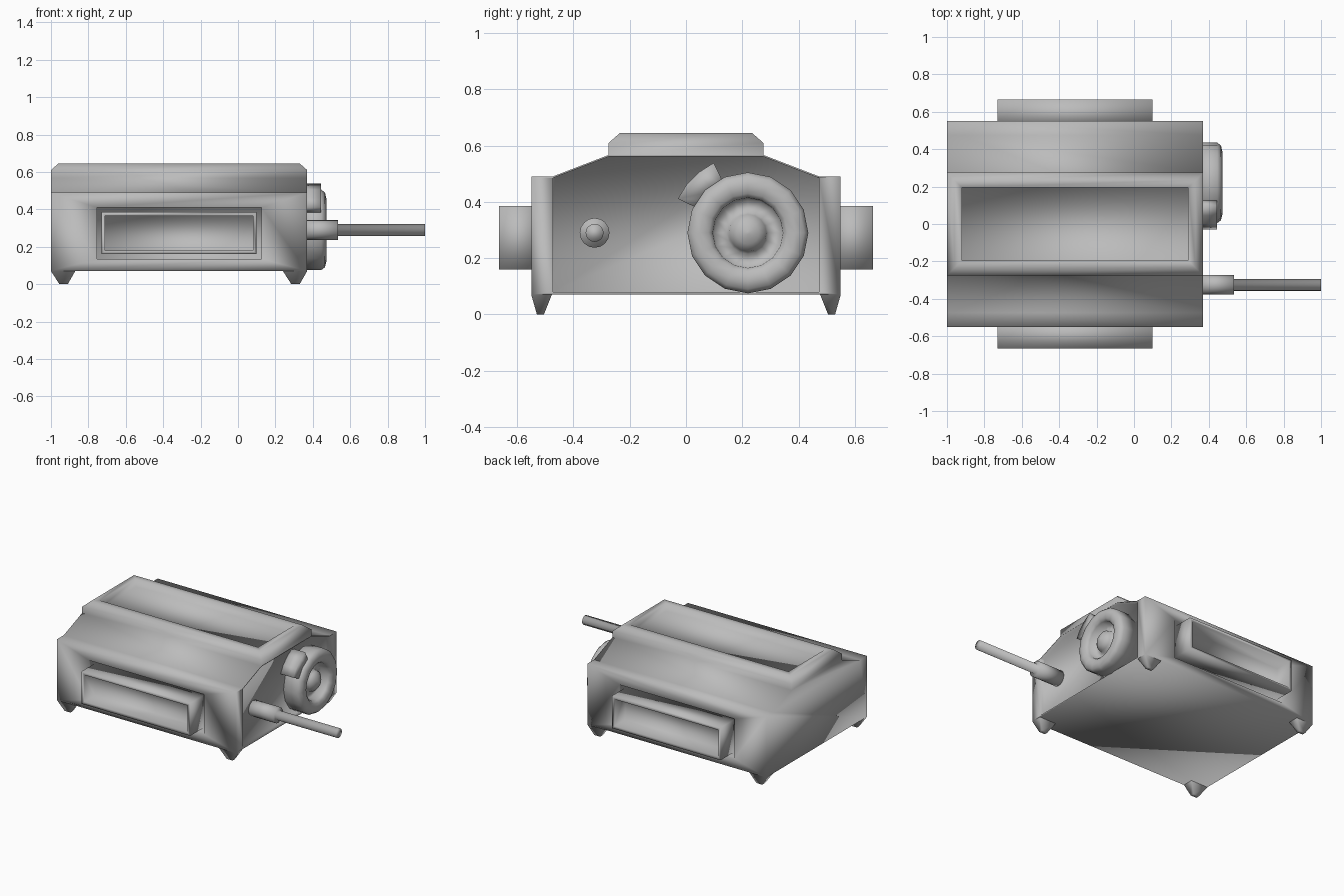
import bpy, bmesh
from math import sin, cos, pi, radians

cube = bpy.data.objects.get("Cube")
if cube:
    bpy.data.objects.remove(cube, do_unlink=True)

grey = bpy.data.materials.new("plain_grey")
grey.use_nodes = True
grey.diffuse_color = (0.5, 0.5, 0.5, 1)
grey.node_tree.nodes["Principled BSDF"].inputs["Base Color"].default_value = (0.5, 0.5, 0.5, 1)


def skin(bm, rings, start=True, end=True):
    """Join equal-length point rings with quads, optionally closing the ends."""
    loops = [[bm.verts.new(p) for p in ring] for ring in rings]
    n = len(loops[0])
    for a, b in zip(loops, loops[1:]):
        for i in range(n):
            j = (i + 1) % n
            bm.faces.new((a[i], a[j], b[j], b[i]))
    if start:
        bm.faces.new(loops[0])
    if end:
        bm.faces.new(loops[-1])


def finish(name, bm):
    bmesh.ops.recalc_face_normals(bm, faces=bm.faces)
    mesh = bpy.data.meshes.new(name)
    bm.to_mesh(mesh)
    bm.free()
    mesh.materials.append(grey)
    ob = bpy.data.objects.new(name, mesh)
    bpy.context.collection.objects.link(ob)
    bpy.ops.object.select_all(action='DESELECT')
    ob.select_set(True)
    bpy.context.view_layer.objects.active = ob
    bpy.ops.object.shade_smooth_by_angle(angle=radians(95))


def loft(name, rings):
    bm = bmesh.new()
    skin(bm, rings)
    finish(name, bm)


def at_x(profile, x):
    return [(x, y, z) for y, z in profile]


def mirrored(half):
    return half + [(-y, z) for y, z in reversed(half)]


def rect_z(x0, x1, y0, y1, z):
    return [(x0, y0, z), (x1, y0, z), (x1, y1, z), (x0, y1, z)]


def rect_y(grow, y):
    """Vent rectangle on a side, grown or shrunk by a margin."""
    x0, x1, z0, z1 = -0.73 - grow, 0.10 + grow, 0.16 - grow, 0.385 + grow
    return [(x0, y, z0), (x1, y, z0), (x1, y, z1), (x0, y, z1)]


def lathe_x(name, profile, y, z, sides=16):
    loft(name, [[(x, y + r * cos(2 * pi * i / sides), z + r * sin(2 * pi * i / sides))
                 for i in range(sides)] for x, r in profile])


# Housing: sloped roof, flat underside, plain end, recessed end
outline = mirrored([(0.55, 0.07), (0.55, 0.49), (0.475, 0.49), (0.275, 0.567)])
rim = mirrored([(0.473, 0.08), (0.473, 0.484), (0.465, 0.488), (0.272, 0.562)])
bm = bmesh.new()
far, near = at_x(outline, -1.0), at_x(outline, 0.37)
for i in (1, 2, 4, 5, 7):
    j = (i + 1) % 8
    bm.faces.new([bm.verts.new(p) for p in (far[i], far[j], near[j], near[i])])
bm.faces.new([bm.verts.new(p) for p in far])
skin(bm, [near, at_x(rim, 0.37), at_x(rim, 0.345)], start=False)

# Side walls with a shallow pocket around each vent
for side in (-1, 1):
    wall = [(x, side * 0.55, z) for x, z in ((-1.0, 0.07), (0.37, 0.07), (0.37, 0.49), (-1.0, 0.49))]
    skin(bm, [wall, rect_y(0.025, side * 0.55), rect_y(0.025, side * 0.525)], start=False)

# Raised top with a sunken tray, joined to the roof
skin(bm, [
    rect_z(-1.0, 0.37, -0.275, 0.275, 0.567),
    rect_z(-1.0, 0.37, -0.275, 0.275, 0.61),
    rect_z(-0.96, 0.33, -0.235, 0.235, 0.645),
    rect_z(-0.92, 0.29, -0.195, 0.195, 0.645),
    rect_z(-0.92, 0.29, -0.195, 0.195, 0.59)], start=False)
bmesh.ops.remove_doubles(bm, verts=bm.verts, dist=0.0005)
finish("housing", bm)

# Hollow vents and tapered feet on both sides
for side, label in ((-1, "front"), (1, "back")):
    loft(label + "_vent", [rect_y(0, side * 0.52), rect_y(0, side * 0.665),
                           rect_y(-0.02, side * 0.665), rect_y(-0.02, side * 0.55)])
    for x0, x1, end in ((-1.0, -0.87, "right"), (0.24, 0.37, "left")):
        loft(f"{label}_{end}_foot", [
            rect_z(x0, x1, side * 0.477, side * 0.55, 0.07),
            rect_z(x0 + 0.045, x1 - 0.04, side * 0.505, side * 0.53, 0.0)])

# Wheel with a rounded rim and domed hub
lathe_x("wheel", [(0.34, 0.215), (0.445, 0.215), (0.465, 0.2), (0.472, 0.17),
                  (0.465, 0.14), (0.45, 0.125), (0.40, 0.12), (0.40, 0.075),
                  (0.435, 0.066), (0.455, 0.04), (0.465, 0.005)], 0.22, 0.29)

# Curved guard beside the wheel
angles = [radians(a) for a in (116, 129, 142, 154)]
arc = [(0.22 + r * cos(a), 0.29 + r * sin(a))
       for r, order in ((0.277, angles), (0.19, angles[::-1])) for a in order]
loft("wheel_guard", [at_x(arc, 0.34), at_x(arc, 0.445)])

# Stepped rod
lathe_x("rod", [(0.34, 0.053), (0.535, 0.053), (0.535, 0.032), (1.0, 0.032)], -0.325, 0.29)
